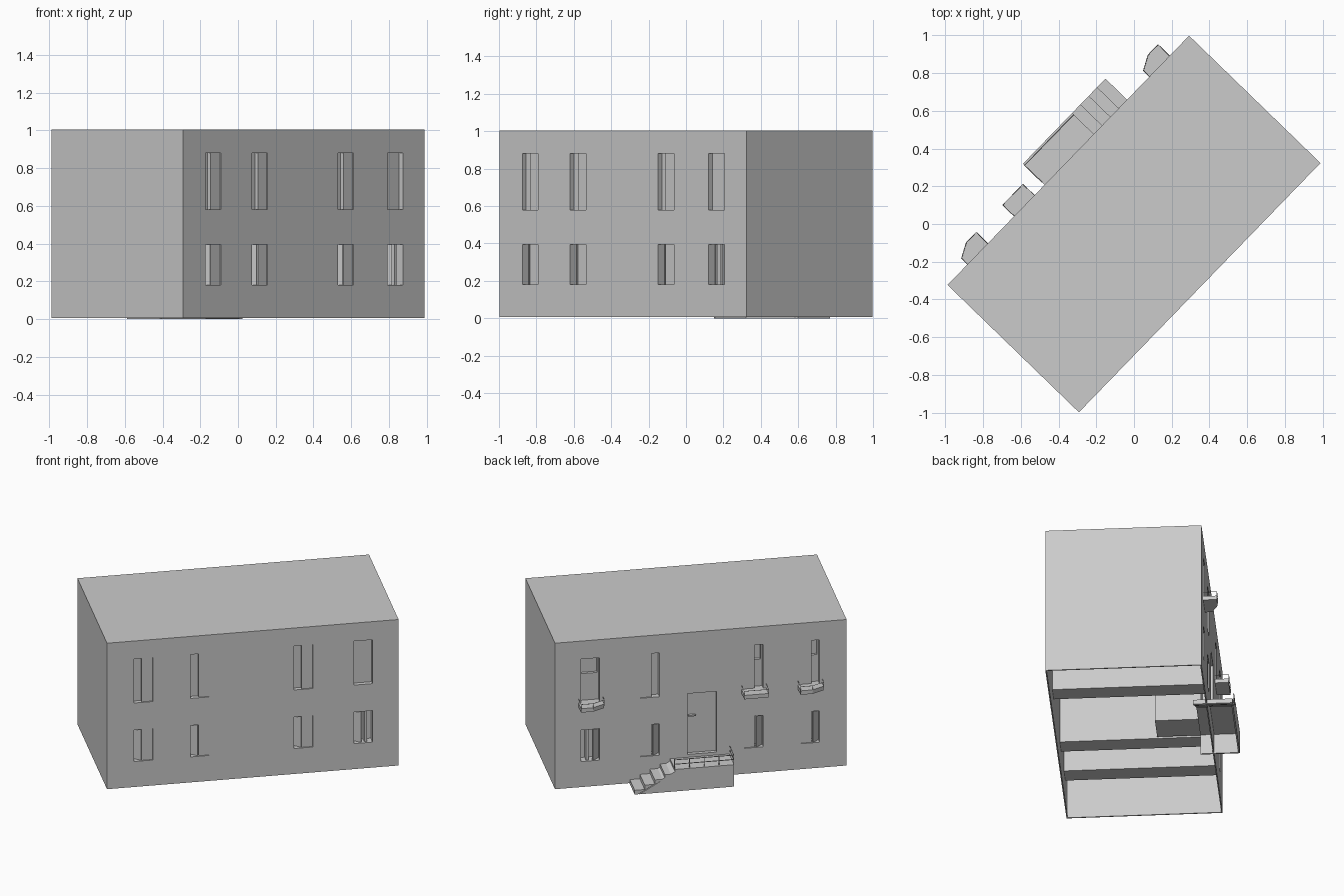
import bpy, bmesh, math
from mathutils import Matrix, Vector

if "Cube" in bpy.data.objects:
    bpy.data.objects.remove(bpy.data.objects["Cube"])

grey = bpy.data.materials.new("plain_grey")
grey.use_nodes = True
grey.diffuse_color = (0.6, 0.6, 0.6, 1)
grey.node_tree.nodes["Principled BSDF"].inputs["Base Color"].default_value = (0.6, 0.6, 0.6, 1)

# The house is laid out square, then turned to stand diagonally
TURN = Matrix.Rotation(math.radians(45.9), 4, 'Z')
L, W, T = 0.92, 0.485, 0.008      # half length, half width, wall thickness


def finish(name, bm, inward=False):
    bmesh.ops.recalc_face_normals(bm, faces=bm.faces)
    if inward:
        bmesh.ops.reverse_faces(bm, faces=bm.faces)
    bm.transform(TURN)
    mesh = bpy.data.meshes.new(name)
    bm.to_mesh(mesh)
    bm.free()
    mesh.materials.append(grey)
    obj = bpy.data.objects.new(name, mesh)
    bpy.context.collection.objects.link(obj)
    return obj


def add_box(bm, u0, u1, v0, v1, z0, z1, swing=0):
    size = Vector((u1 - u0, v1 - v0, z1 - z0, 1))
    mid = Matrix.Translation(((u0 + u1) / 2, (v0 + v1) / 2, (z0 + z1) / 2))
    # swing turns the box about the vertical edge at u0, v0
    hinge = Matrix.Translation((u0, v0, 0))
    turn = hinge @ Matrix.Rotation(math.radians(swing), 4, 'Z') @ hinge.inverted()
    bmesh.ops.create_cube(bm, size=1, matrix=turn @ mid @ Matrix.Diagonal(size))


def boxes(name, *specs):
    bm = bmesh.new()
    for spec in specs:
        add_box(bm, *spec)
    return finish(name, bm)


def pocket(name, s, u0, u1, z0, z1, depth, vent=False):
    """Reveals and back pane of an opening in wall s, open to the outside."""
    bm = bmesh.new()
    add_box(bm, u0, u1, *sorted((s * (W - 0.001), s * (W - depth))), z0, z1)
    bm.faces.ensure_lookup_table()
    outer = max(bm.faces, key=lambda f: s * f.calc_center_median().y)
    back = min(bm.faces, key=lambda f: s * f.calc_center_median().y)
    if vent:
        # Small square vent sunk into the top of the pane
        sunk = bmesh.ops.inset_individual(bm, faces=[back], thickness=0.012)
        low = z1 - 0.118
        for v in back.verts:
            v.co.z = max(v.co.z, low)
        moved = bmesh.ops.extrude_face_region(bm, geom=[back])["geom"]
        bmesh.ops.translate(bm, vec=(0, -s * 0.02, 0),
                            verts=[g for g in moved if isinstance(g, bmesh.types.BMVert)])
        bmesh.ops.delete(bm, geom=[back], context='FACES_ONLY')
    bmesh.ops.delete(bm, geom=[outer], context='FACES_ONLY')
    finish(name, bm, inward=True)


def prism(name, points, axis, low, high):
    """Extrude a closed profile; axis 'V' takes (u, z), axis 'Z' takes (u, v)."""
    bm = bmesh.new()
    if axis == 'V':
        verts = [bm.verts.new((a, low, b)) for a, b in points]
        step = (0, high - low, 0)
    else:
        verts = [bm.verts.new((a, b, low)) for a, b in points]
        step = (0, 0, high - low)
    face = bm.faces.new(verts)
    top = bmesh.ops.extrude_face_region(bm, geom=[face])["geom"]
    bmesh.ops.translate(bm, vec=step, verts=[g for g in top if isinstance(g, bmesh.types.BMVert)])
    return finish(name, bm)


def wire(name, paths, radius=0.003):
    data = bpy.data.curves.new(name, 'CURVE')
    data.dimensions = '3D'
    data.bevel_depth = radius
    data.bevel_resolution = 0
    for path in paths:
        line = data.splines.new('POLY')
        line.points.add(len(path) - 1)
        for p, co in zip(line.points, path):
            p.co = (TURN @ Vector(co)).to_4d()
    data.materials.append(grey)
    obj = bpy.data.objects.new(name, data)
    bpy.context.collection.objects.link(obj)


def cut(target, cutter):
    mod = target.modifiers.new("cut", 'BOOLEAN')
    mod.operation, mod.solver, mod.object = 'DIFFERENCE', 'EXACT', cutter
    graph = bpy.context.evaluated_depsgraph_get()
    target.data = bpy.data.meshes.new_from_object(target.evaluated_get(graph))
    target.modifiers.clear()
    bpy.data.objects.remove(cutter)


# Thin outer shell, open underneath, with window and door openings
CENTRES = (-0.69, -0.335, 0.32, 0.697)
HALF = 0.059
LOWER, UPPER = (0.18, 0.395), (0.58, 0.88)
DOOR = (-0.10, 0.085, 0.17, 0.585)
shell = boxes("house_shell", (-L, L, -W, W, 0.006, 1.004))
cut(shell, boxes("room_cutter", (-L + T, L - T, -W + T, W - T, -0.1, 0.99)))
holes = [(c - HALF, c + HALF, s * W - 0.06, s * W + 0.06, *z)
         for c in CENTRES for s in (-1, 1) for z in (LOWER, UPPER)]
holes.append((DOOR[0], DOOR[1], W - 0.06, W + 0.06, DOOR[2], DOOR[3]))
cut(shell, boxes("opening_cutter", *holes))

# Room partitions and the entrance hall
for i, u in enumerate((0.43, -0.22, -0.58)):
    boxes(f"partition_{i + 1}", (u - 0.12, u, -W + T, W - T, 0.15, 0.99))
boxes("entrance_hall", (-0.20, 0.0, 0.13, W - 0.07, 0.15, 0.6))

# Windows: fixed panes above, swung casements below
for side, s in (("front", -1), ("back", 1)):
    for i, c in enumerate(CENTRES):
        a, b = c - HALF, c + HALF
        vented = s > 0 and i != 2
        pocket(f"{side}_upper_window_{i + 1}", s, a, b, *UPPER, 0.03 if s < 0 else 0.04, vented)
        pocket(f"{side}_lower_window_{i + 1}", s, a, b, *LOWER, 0.06)
        v = s * (W - 0.045)
        boxes(f"{side}_casement_{i + 1}",
              (a + 0.004, c, v, v + 0.008, *LOWER, s * 40),
              (c + 0.01, c + 0.025, *sorted((s * (W - 0.055), s * (W - 0.015))), *LOWER))

# Balconies with one slanted corner; the middle one is square
for i, c in ((1, -0.69), (2, -0.335), (4, 0.695)):
    h, out = 0.077, 0.085
    rim = [(c - h, W - 0.01), (c - h, W + 0.045), (c, W + out), (c + h, W + out), (c + h, W - 0.01)]
    if i == 2:
        rim[1:3] = [(c - h, W + out)]
    prism(f"balcony_{i}", rim, 'Z', 0.555, 0.582)
    rail = [(u, v, 0.61) for u, v in rim]
    wire(f"balcony_rail_{i}", [rail] + [[(u, v, 0.57), (u, v, 0.61)] for u, v in rim[1:-1]], 0.002)

# Door with a lever handle
pocket("door", 1, *DOOR, 0.025)
boxes("door_handle", (0.03, 0.075, W - 0.022, W - 0.005, 0.425, 0.433))

# Steps and landing, hollow below
V0, V1, TOP = 0.40, 0.645, 0.15
END, EDGE, FOOT, N = -0.18, 0.194, 0.448, 4
run, rise = (FOOT - EDGE) / N, TOP / (N + 1)
profile = [(FOOT, 0), (FOOT, rise)]
for k in range(1, N + 1):
    u = FOOT - k * run
    profile += [(u, k * rise), (u, (k + 1) * rise)]
profile += [(END, TOP), (END, TOP - 0.015), (EDGE, TOP - 0.015), (FOOT - 0.02, 0)]
prism("steps_and_landing", profile, 'V', V0, V1)
boxes("landing_walls", (END, EDGE, V1 - 0.01, V1, 0, TOP - 0.01),
      (END, END + 0.01, V0, V1, 0, TOP - 0.01))
prism("step_side", [(EDGE, 0), (FOOT - 0.03, 0), (EDGE, TOP - 0.02)], 'V', V1 - 0.01, V1)

# Landing handrail
y = V1 - 0.012
rails = [[(EDGE, y, TOP + h), (END, y, TOP + h), (END, W + 0.02, TOP + h)] for h in (0.03, 0.06)]
posts = [[(u, y, TOP - 0.01), (u, y, TOP + 0.065)]
         for u in (END + (EDGE - END) * k / 4 for k in range(5))]
wire("landing_rail", rails + posts)
